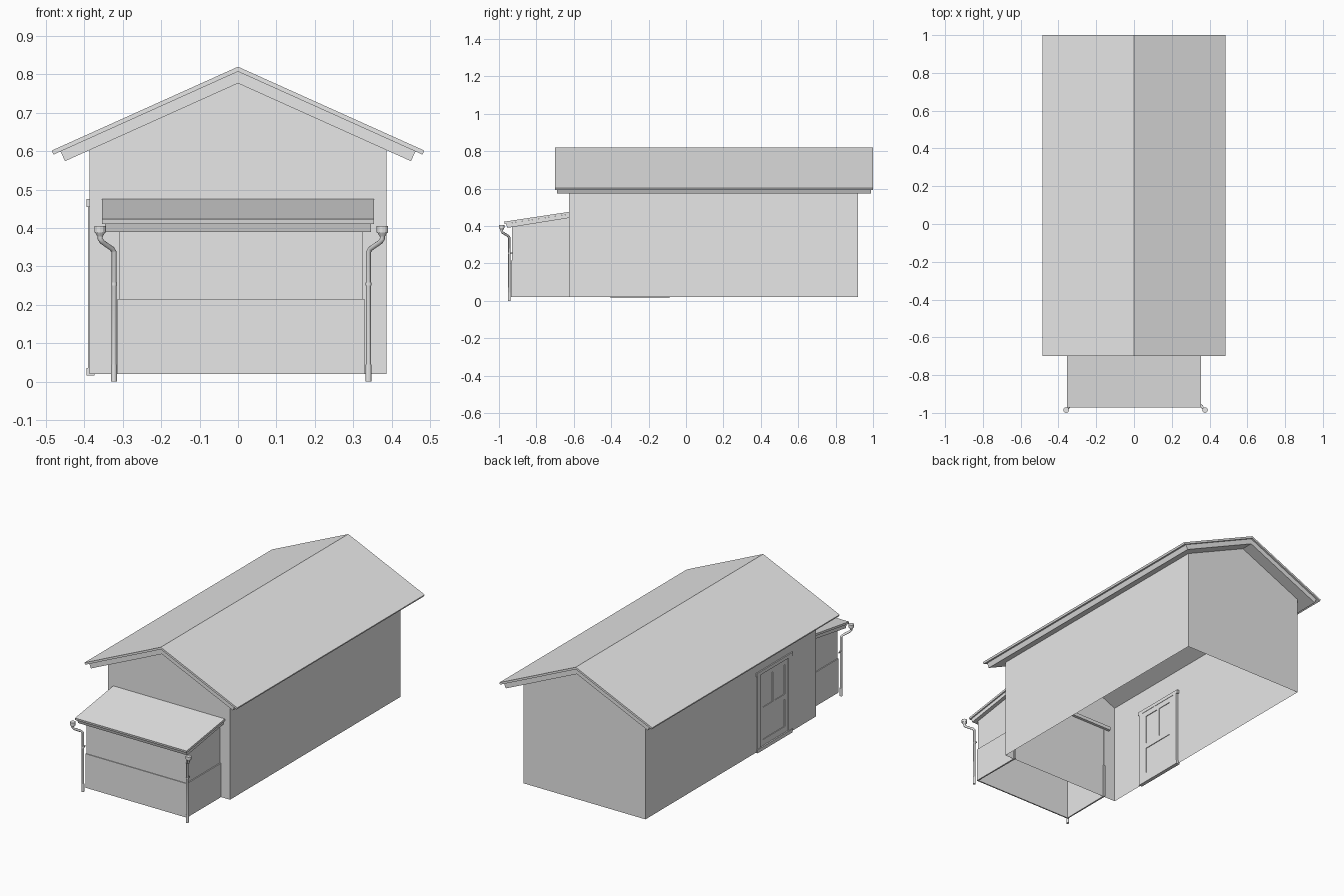
import bpy, bmesh
from mathutils import Vector

cube = bpy.data.objects.get("Cube")
if cube:
    bpy.data.objects.remove(cube, do_unlink=True)

grey = bpy.data.materials.new("plain_grey")
grey.use_nodes = True
grey.diffuse_color = (0.8, 0.8, 0.8, 1)
grey.node_tree.nodes["Principled BSDF"].inputs["Base Color"].default_value = (0.8, 0.8, 0.8, 1)


def add_object(name, data):
    data.materials.append(grey)
    ob = bpy.data.objects.new(name, data)
    bpy.context.scene.collection.objects.link(ob)
    return ob


def finish(name, bm):
    mesh = bpy.data.meshes.new(name)
    bm.to_mesh(mesh)
    bm.free()
    return add_object(name, mesh)


def prism(name, pts, axis, a, b, drop=None):
    """Extrude a 2D outline along x or y; drop removes faces by their normal."""
    bm = bmesh.new()

    def place(p, t):
        return (t, p[0], p[1]) if axis == "x" else (p[0], t, p[1])
    ends = [[bm.verts.new(place(p, t)) for p in pts] for t in (a, b)]
    bm.faces.new(ends[0])
    bm.faces.new(ends[1])
    for i in range(len(pts)):
        j = (i + 1) % len(pts)
        bm.faces.new((ends[0][i], ends[0][j], ends[1][j], ends[1][i]))
    bmesh.ops.recalc_face_normals(bm, faces=bm.faces)
    bm.normal_update()
    if drop:
        gone = [f for f in bm.faces if drop(f.normal)]
        bmesh.ops.delete(bm, geom=gone, context="FACES")
    return finish(name, bm)


def box(name, x, y, z):
    return prism(name, [(x[0], z[0]), (x[1], z[0]), (x[1], z[1]), (x[0], z[1])], "y", *y)


def cylinder(name, centre, z0, z1, r0, r1, sides=12):
    bm = bmesh.new()
    bmesh.ops.create_cone(bm, cap_ends=True, segments=sides, radius1=r0, radius2=r1, depth=z1 - z0)
    bmesh.ops.translate(bm, verts=bm.verts, vec=(centre[0], centre[1], (z0 + z1) / 2))
    return finish(name, bm)


# Main hall: open-bottomed shell whose door side is made separately
WALL, FRONT, BACK, BASE, EAVE, SLOPE = 0.387, -0.625, 0.92, 0.02, 0.603, 0.45
peak = EAVE + SLOPE * WALL
prism("hall_walls", [(-WALL, BASE), (WALL, BASE), (WALL, EAVE), (0, peak), (-WALL, EAVE)],
      "y", FRONT, BACK, lambda n: abs(n.z) > 0.2 or n.x < -0.9)

# Door-side wall, pieced around the opening
D0, D1, DTOP = -0.395, -0.095, 0.46
bm = bmesh.new()
for y0, y1, z0 in ((FRONT, D0, BASE), (D0, D1, DTOP), (D1, BACK, BASE)):
    bm.faces.new([bm.verts.new((-WALL, y, z)) for y, z in
                  ((y0, z0), (y0, EAVE), (y1, EAVE), (y1, z0))])
finish("door_side_wall", bm)


# Gable roof: covering over a slightly smaller deck
def gable(name, apex, half, thick, y0, y1):
    n = Vector((SLOPE, 1)).normalized()
    end = Vector((half, apex - SLOPE * half))
    low = end - n * thick
    inner = apex - thick / n.y
    prism(name, [(0, apex), tuple(end), tuple(low), (0, inner), (-low.x, low.y), (-end.x, end.y)],
          "y", y0, y1)


gable("roof_covering", 0.82, 0.485, 0.0115, -0.7, 1.0)
gable("roof_deck", 0.8075, 0.462, 0.028, -0.69, 0.99)

# Front annex: thin upper walls, thicker lower band
LEAN = -0.935


def annex_drop(n):
    return abs(n.z) > 0.5 or n.y > 0.9


prism("annex_upper_walls", [(LEAN + 0.004, BASE), (-0.62, BASE), (-0.62, 0.452), (LEAN + 0.004, 0.402)],
      "x", -0.309, 0.324, annex_drop)
band = prism("annex_lower_band", [(LEAN, BASE), (-0.617, BASE), (-0.617, 0.215), (LEAN, 0.215)],
             "x", -0.314, 0.33, annex_drop)
solid = band.modifiers.new("thickness", "SOLIDIFY")
solid.thickness = 0.01
solid.offset = -1

# Annex lean-to roof
prism("annex_roof_covering", [(-0.972, 0.423), (-0.62, 0.476), (-0.62, 0.464), (-0.97, 0.411)],
      "x", -0.354, 0.354)
prism("annex_roof_deck", [(-0.962, 0.412), (-0.612, 0.465), (-0.612, 0.445), (-0.955, 0.39)],
      "x", -0.346, 0.346)

# Downpipes with swan necks, feet, clips and hoppers
for side, foot, sign in (("right", -0.323, -1), ("left", 0.34, 1)):
    top, py, hy = foot + sign * 0.036, -0.945, -0.985
    path = [(foot, py, 0.005), (foot, py, 0.338), (foot + sign * 0.005, py - 0.005, 0.346),
            (top - sign * 0.005, hy + 0.005, 0.364), (top, hy, 0.372), (top, hy, 0.39)]
    curve = bpy.data.curves.new(side + "_downpipe", "CURVE")
    curve.dimensions = "3D"
    curve.bevel_depth = 0.0065
    curve.bevel_resolution = 3
    curve.use_fill_caps = True
    spline = curve.splines.new("POLY")
    spline.points.add(len(path) - 1)
    for point, co in zip(spline.points, path):
        point.co = (*co, 1)
    add_object(side + "_downpipe", curve)
    cylinder(side + "_pipe_foot", (foot, py), 0, 0.045, 0.008, 0.008)
    cylinder(side + "_pipe_clip", (foot, py), 0.25, 0.258, 0.008, 0.008)
    box(side + "_clip_stay", (foot - 0.002, foot + 0.002), (py, LEAN + 0.01), (0.25, 0.258))
    cylinder(side + "_hopper_neck", (top, hy), 0.378, 0.39, 0.007, 0.014)
    cylinder(side + "_hopper", (top, hy), 0.388, 0.405, 0.015, 0.015)

# Side door: frame, sash bars and panes
outer, inner = -WALL - 0.004, -WALL + 0.014
bar = (-WALL + 0.001, -WALL + 0.012)
mid = (D0 + D1) / 2
box("door_sill", (outer - 0.003, inner), (D0 - 0.008, D1 + 0.008), (0.016, 0.036))
box("door_head", (outer - 0.003, inner), (D0 - 0.014, D1 + 0.014), (0.455, 0.475))
for label, y, step in (("front", D0, 1), ("back", D1, -1)):
    box(label + "_door_jamb", (outer, inner), sorted((y - step * 0.006, y + step * 0.022)), (BASE, DTOP))
    box(label + "_door_stile", bar, sorted((y + step * 0.022, y + step * 0.05)), (0.036, 0.455))
for label, z in (("bottom", (0.036, 0.07)), ("middle", (0.225, 0.255)), ("top", (0.425, 0.455))):
    box(label + "_door_rail", bar, (D0 + 0.05, D1 - 0.05), z)
box("door_mullion", bar, (mid - 0.009, mid + 0.009), (0.255, 0.425))
box("door_panes", (-WALL + 0.005, -WALL + 0.008), (D0 + 0.05, D1 - 0.05), (0.07, 0.425))
